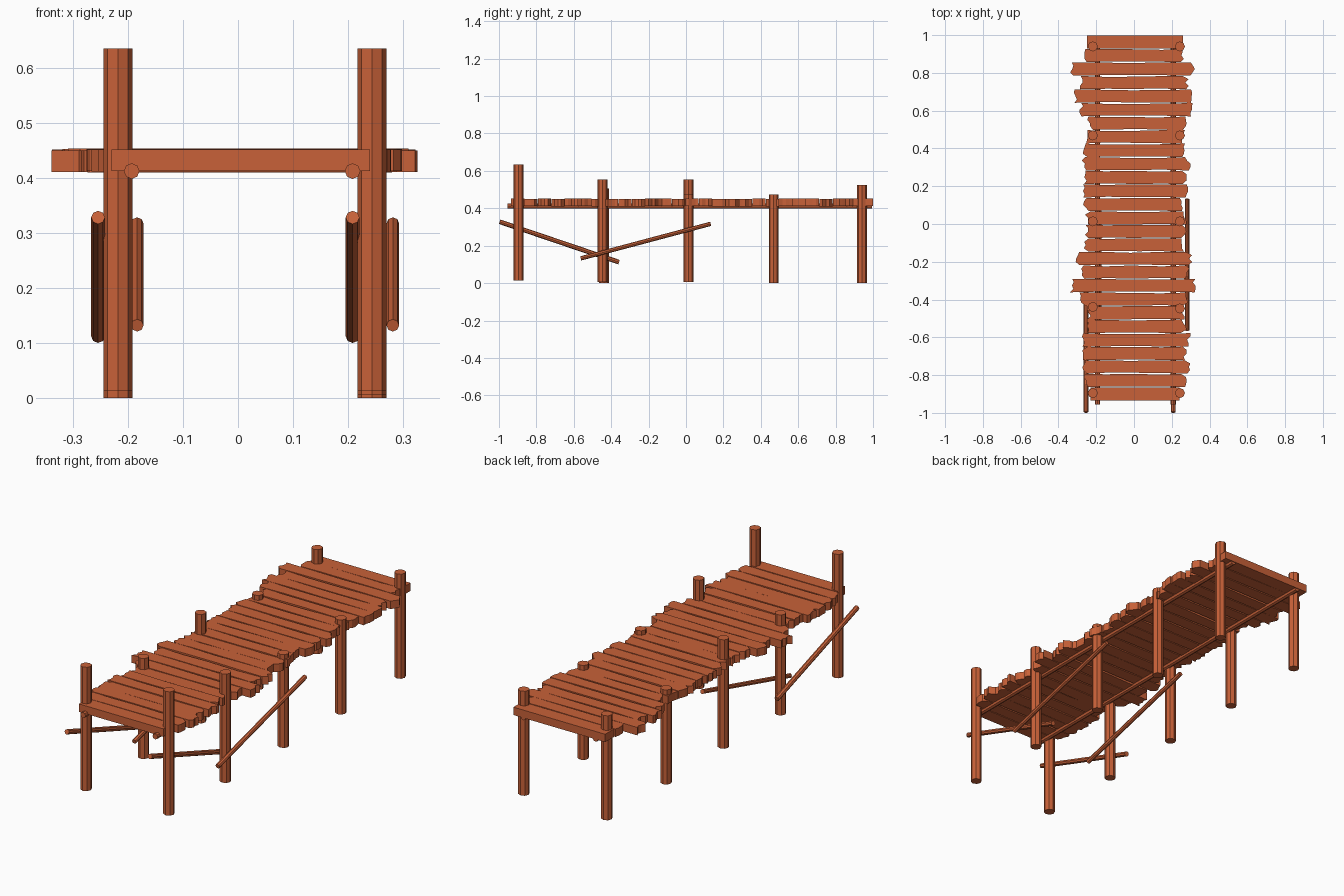
import bpy, bmesh, math, random
from mathutils import Vector

if "Cube" in bpy.data.objects:
    bpy.data.objects.remove(bpy.data.objects["Cube"])

random.seed(4)
wood = bpy.data.materials.new("wood")
wood.diffuse_color = (0.58, 0.12, 0.04, 1)
wood.use_nodes = True
wood.node_tree.nodes["Principled BSDF"].inputs["Base Color"].default_value = wood.diffuse_color


def finish(name, bm):
    bmesh.ops.recalc_face_normals(bm, faces=bm.faces)
    me = bpy.data.meshes.new(name)
    bm.to_mesh(me)
    bm.free()
    me.materials.append(wood)
    ob = bpy.data.objects.new(name, me)
    bpy.context.collection.objects.link(ob)
    return ob


def pole(name, a, b, r):
    """Octagonal pole from point a to point b."""
    a, b = Vector(a), Vector(b)
    bm = bmesh.new()
    bmesh.ops.create_cone(bm, cap_ends=True, segments=8, radius1=r, radius2=r,
                          depth=(b - a).length)
    bmesh.ops.rotate(bm, verts=bm.verts,
                     matrix=Vector((0, 0, 1)).rotation_difference(b - a).to_matrix())
    bmesh.ops.translate(bm, verts=bm.verts, vec=(a + b) / 2)
    ob = finish(name, bm)
    return ob


def plank(name, y0, y1, left, right, z0, z1, jag):
    """Board with splintered ends and slightly worn long edges."""
    w = y1 - y0

    def end(x, side):
        steps = (0.0, 0.25, 0.5, 0.75, 1.0)
        return [(x - side * random.uniform(0, jag) * (1.0 if t in (0, 1) else 0.6),
                 y0 + w * t) for t in steps]

    wear = lambda: random.uniform(0, 0.005) if jag else 0
    right_end = end(right, 1)
    left_end = end(left, -1)[::-1]
    low = [(-0.15, y0 + wear()), (0.02, y0 + wear()), (0.15, y0 + wear())]
    high = [(0.15, y1 - wear()), (-0.02, y1 - wear()), (-0.15, y1 - wear())]
    outline = low + right_end + high + left_end
    bm = bmesh.new()
    face = bm.faces.new([bm.verts.new((x, y, z0)) for x, y in outline])
    ext = bmesh.ops.extrude_face_region(bm, geom=[face])
    top = [g for g in ext["geom"] if isinstance(g, bmesh.types.BMVert)]
    bmesh.ops.translate(bm, verts=top, vec=(0, 0, z1 - z0))
    finish(name, bm)


# Posts: y, left top, right top, bottom
XL, XR = -0.218, 0.243
for i, (y, tl, tr, zb) in enumerate([(-0.895, 0.635, 0.635, 0.013),
                                     (-0.447, 0.505, 0.553, 0.006),
                                     (0.014, 0.553, 0.475, 0.006),
                                     (0.469, 0.475, 0.475, 0.0),
                                     (0.94, 0.525, 0.525, 0.0)]):
    shift = 0.008 if i == 1 else 0
    pole(f"left_post_{i}", (XL, y + shift, 0 if i == 1 else zb), (XL, y + shift, tl), 0.0265)
    pole(f"right_post_{i}", (XR, y, zb), (XR, y, tr), 0.0265)

# Round stringers under the deck
for name, x in (("left_stringer", -0.193), ("right_stringer", 0.208)):
    pole(name, (x, -0.955, 0.412), (x, 0.995, 0.412), 0.0142)

# Diagonal braces on both sides
for side, xa, xb in (("left", -0.254, -0.183), ("right", 0.208, 0.281)):
    pole(f"{side}_front_brace", (xa, -0.996, 0.328), (xa, -0.358, 0.112), 0.0125)
    pole(f"{side}_middle_brace", (xb, -0.563, 0.132), (xb, 0.132, 0.317), 0.0115)

# Deck planks from front to back: (left reach, right reach) in hundredths
reach = [(23, 24), (27, 28), (28, 30), (28, 28), (28, 30), (26, 28), (25, 27),
         (29, 29), (34, 33), (29, 30), (31, 31), (27, 27), (26, 28), (26, 28),
         (27, 26), (28, 30), (27, 28), (28, 30), (28, 28), (26, 27), (25, 28),
         (29, 31), (32, 32), (29, 29), (34, 33), (28, 27), (25, 26)]
Y0, Y1 = -0.935, 1.0
pitch = (Y1 - Y0) / len(reach)
for i, (l, r) in enumerate(reach):
    straight = i in (0, len(reach) - 1)
    y = Y0 + i * pitch
    lift = 0 if straight else random.uniform(-0.003, 0.0015)
    plank(f"deck_plank_{i:02d}", y, y + pitch - 0.0012, -l / 100, r / 100,
          0.412 + lift, 0.4515 + lift, 0.0 if straight else 0.035)
